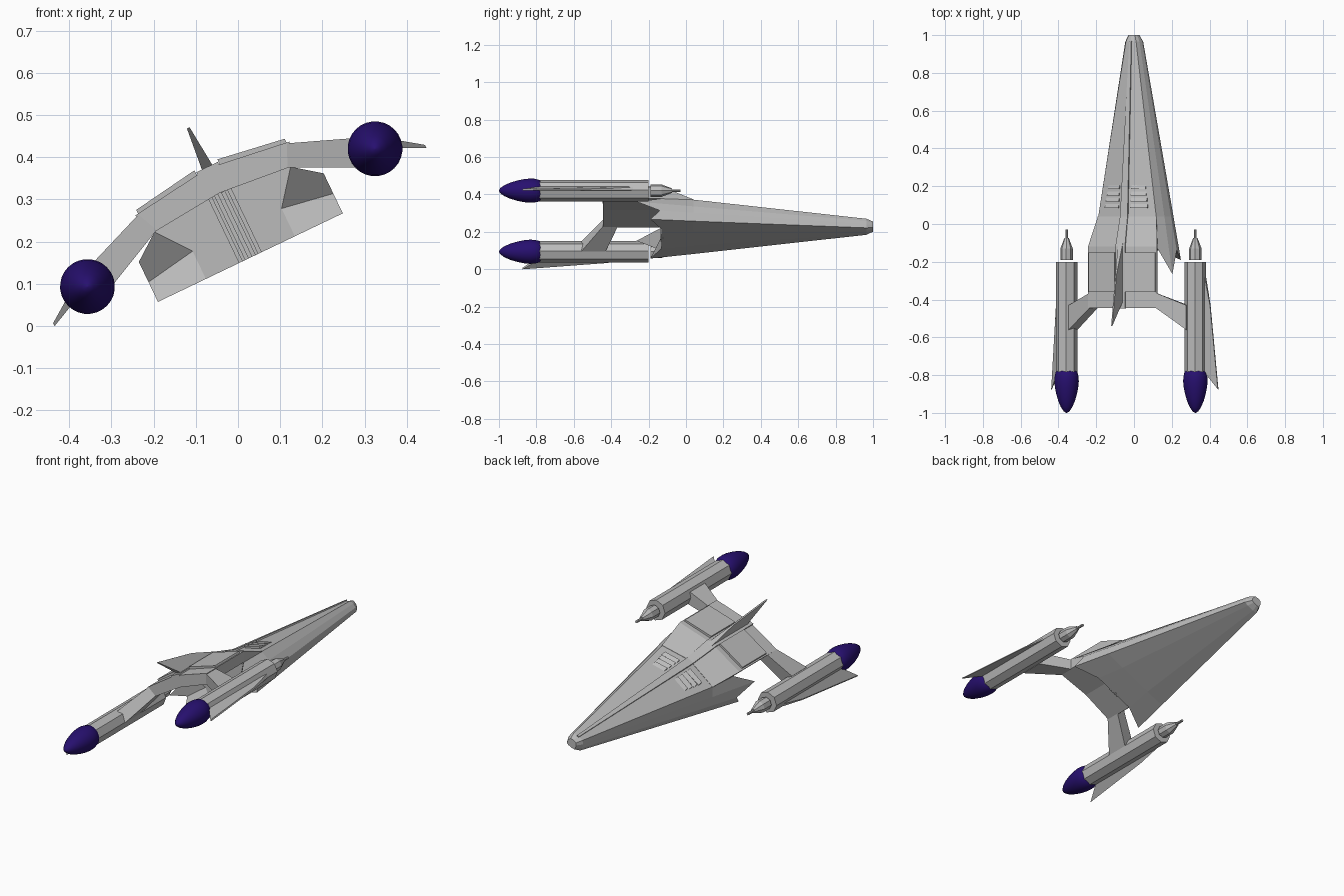
import bpy, bmesh, math
from mathutils import Matrix, Vector

if "Cube" in bpy.data.objects:
    bpy.data.objects.remove(bpy.data.objects["Cube"])

# The whole craft is banked about its long (y) axis
ROLL = Matrix.Translation((-0.016, 0, 0.2565)) @ Matrix.Rotation(math.radians(-25.6), 4, 'Y')


def material(name, rgb):
    m = bpy.data.materials.new(name)
    m.diffuse_color = (*rgb, 1)
    m.use_nodes = True
    m.node_tree.nodes["Principled BSDF"].inputs["Base Color"].default_value = m.diffuse_color
    return m


GREY = material("hull grey", (0.5, 0.5, 0.5))
INDIGO = material("engine indigo", (0.02, 0.005, 0.16))


def build(name, verts, faces, mat=GREY, smooth=False):
    """Mesh object from local (across, along, up) points, banked into place."""
    bm = bmesh.new()
    vs = [bm.verts.new(ROLL @ Vector(v)) for v in verts]
    for f in faces:
        bm.faces.new([vs[i] for i in f])
    bmesh.ops.recalc_face_normals(bm, faces=bm.faces)
    me = bpy.data.meshes.new(name)
    bm.to_mesh(me)
    bm.free()
    me.materials.append(mat)
    for p in me.polygons:
        p.use_smooth = smooth
    ob = bpy.data.objects.new(name, me)
    bpy.context.collection.objects.link(ob)
    return ob


def tube_faces(rings, n):
    return [(r * n + i, r * n + (i + 1) % n, (r + 1) * n + (i + 1) % n, (r + 1) * n + i)
            for r in range(rings - 1) for i in range(n)]


def loft(name, rings, mat=GREY, smooth=False):
    n = len(rings[0])
    faces = tube_faces(len(rings), n)
    faces += [tuple(range(n)), tuple(range((len(rings) - 1) * n, len(rings) * n))]
    return build(name, [v for r in rings for v in r], faces, mat, smooth)


def circle(cx, cz, r, y, n, turn=0.5):
    return [(cx + r * math.cos((i + turn) * math.tau / n), y,
             cz + r * math.sin((i + turn) * math.tau / n)) for i in range(n)]


def mirrored(half):
    """Half ring (centre top to centre bottom) -> full ring."""
    return half + [(-x, y, z) for x, y, z in reversed(half) if x > 1e-6]


def at(y, pts):
    return [(u, y, w) for u, w in pts]


# Wedge hull: top ridge, shoulder, upper spike, notch, lower spike, keel edge
nose = [(0, .005), (.03, 0), (.042, -.018), (.046, -.04), (.043, -.06), (.02, -.065)]
tip = [(u * .6, -.03 + (w + .03) * .65) for u, w in nose]
mid = [(0, .085), (.17, .046), (.194, -.005), (.211, -.051), (.203, -.097), (.095, -.1)]
rear = [(0, -.13, .1), (.179, -.13, .048), (.243, -.265, 0),
        (.243, -.14, -.053), (.243, -.19, -.105), (.117, -.13, -.105)]
rings = [mirrored(r) for r in (at(1, tip), at(.965, nose), at(.04, mid), rear)]
n = len(rings[0])
verts = [v for r in rings for v in r] + [(.117, -.13, -.032), (-.117, -.13, -.032)]
b, I, J = 3 * n, 4 * n, 4 * n + 1
T, S, U, N, L, B, B2, L2, N2, U2, S2 = range(b, b + n)
faces = tube_faces(4, n) + [tuple(range(n)), (S, U, N, I), (I, N, L, B), (S2, U2, N2, J),
                            (J, N2, L2, B2), (T, S, I, J, S2), (I, B, B2, J)]
build("wedge_hull", verts, faces)

# Raised rear deck that carries the pylons
deck = [(0, .13), (.203, .103), (.179, .048), (0, .065)]
loft("rear_deck", [mirrored(at(.04, [(0, .087), (.172, .047), (.16, .02), (0, .04)])),
                   mirrored(at(-.12, deck)), mirrored(at(-.445, deck))])

# Long spine strip from nose to deck
loft("spine_strip", [[(-a, y, w - .01), (a, y, w - .01), (a, y, w + .004), (-a, y, w + .004)]
                     for a, y, w in ((.006, .97, .005), (.022, .04, .085),
                                     (.028, -.12, .129), (.028, -.447, .129))])

# Narrow keel strip down the rear wall
for side in (-1, 1):
    for a in (.004, .02):
        x0, x1 = side * a, side * (a + .01)
        loft("rear_wall_strip", [[(x0, y, -.105), (x1, y, -.105), (x1, y, .064), (x0, y, .064)]
                                 for y in (-.12, -.136)])

# Tail fin, thin at its edges
fin = [(-.10, .128), (-.27, .185), (-.54, .236), (-.41, .128)]
loft("tail_fin", [[(x * (1 if i in (0, 3) else .25), y, w) for i, (y, w) in enumerate(fin)]
                  for x in (-.014, .014)])


def engine_set(s):
    side = "right" if s > 0 else "left"
    cx = s * .378

    # Deck plate and louvres
    loft(side + "_deck_plate", [[(s * .03, y, .12), (s * .195, y, .098),
                                 (s * .195, y, .114), (s * .03, y, .139)] for y in (-.15, -.36)])
    for k in range(4):
        y = .085 + k * .033
        h = .085 - (y - .04) * .0865
        ua, ub = .035, .125 - k * .005
        loft(side + "_louvre", [
            [(s * ua, y, h - .02), (s * ub, y, h - .045), (s * ub, y, h - .017), (s * ua, y, h + .003)],
            [(s * ua, y + .022, h - .02), (s * ub, y + .022, h - .045),
             (s * ub, y + .022, h - .028), (s * ua, y + .022, h - .01)]])

    # Pylon swept back to the engine
    loft(side + "_pylon", [
        [(s * .195, -.365, .102), (s * .195, -.445, .102), (s * .172, -.445, .05), (s * .172, -.365, .05)],
        [(s * .345, -.43, .044), (s * .345, -.56, .044), (s * .325, -.56, -.024), (s * .325, -.43, -.024)]])

    # Octagonal engine body
    loft(side + "_engine_body", [circle(cx, 0, .057, y, 8) for y in (-.2, -.43, -.56, -.79)])

    # Nose gun: housing, taper and barrel
    loft(side + "_gun", [circle(cx, 0, r, y, 8) for r, y in
                         ((.033, -.19), (.033, -.13), (.012, -.075), (.007, -.075), (.007, -.03))])

    # Pointed rear dome
    prof = [(.045, -.77), (.058, -.785), (.064, -.81), (.065, -.835), (.062, -.865),
            (.055, -.9), (.044, -.938), (.03, -.97), (.015, -.992), (.002, -1)]
    loft(side + "_engine_dome", [circle(cx, 0, r, y, 28) for r, y in prof], INDIGO, True)

    # Outer stabiliser blade, drooping towards its tip
    blade = [(.42, -.21, -.006), (.452, -.43, -.028), (.489, -.875, -.047), (.42, -.77, -.006)]
    loft(side + "_engine_blade", [
        [(s * u, y, w + d * (.012 if u < .43 else .004)) for u, y, w in blade] for d in (-1, 1)])


for s in (-1, 1):
    engine_set(s)
